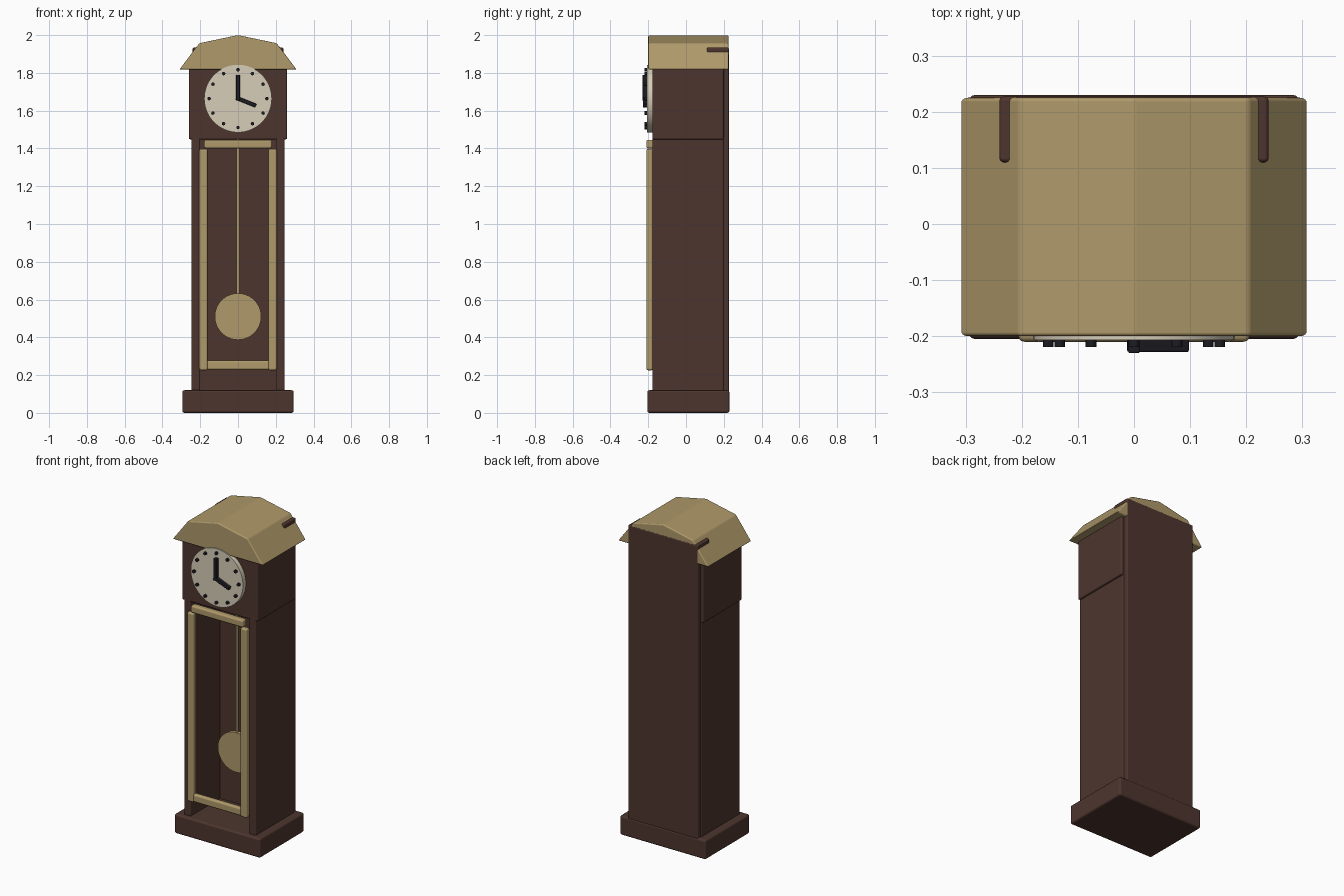
import bpy, bmesh
from math import sin, cos, pi, radians, atan2, hypot
from mathutils import Matrix

if "Cube" in bpy.data.objects:
    bpy.data.objects.remove(bpy.data.objects["Cube"], do_unlink=True)


def material(name, rgb):
    m = bpy.data.materials.new(name)
    m.use_nodes = True
    m.diffuse_color = (*rgb, 1)
    bsdf = m.node_tree.nodes["Principled BSDF"]
    bsdf.inputs["Base Color"].default_value = (*rgb, 1)
    bsdf.inputs["Roughness"].default_value = 0.7
    return m


WOOD = material("dark wood", (0.075, 0.036, 0.027))
BRASS = material("pale brass", (0.43, 0.32, 0.145))
IVORY = material("ivory dial", (0.68, 0.61, 0.48))
BLACK = material("black", (0.012, 0.012, 0.016))


def finish(name, bm, mat, bevel=0.0):
    bmesh.ops.recalc_face_normals(bm, faces=bm.faces)
    me = bpy.data.meshes.new(name)
    bm.to_mesh(me)
    bm.free()
    me.materials.append(mat)
    ob = bpy.data.objects.new(name, me)
    bpy.context.collection.objects.link(ob)
    if bevel:
        mod = ob.modifiers.new("soft edges", "BEVEL")
        mod.width = bevel
        mod.segments = 3
        mod.limit_method = "ANGLE"
        mod.angle_limit = radians(15)
        mod.harden_normals = True
    bpy.ops.object.select_all(action="DESELECT")
    ob.select_set(True)
    bpy.context.view_layer.objects.active = ob
    if bevel:
        bpy.ops.object.shade_smooth()
    else:
        bpy.ops.object.shade_smooth_by_angle(angle=radians(35))
    return ob


def box(name, x, y, z, mat, bevel=0.008):
    """Box given by its (min, max) range on each axis."""
    bm = bmesh.new()
    bmesh.ops.create_cube(bm, size=1)
    for v in bm.verts:
        v.co = [r[0] if c < 0 else r[1] for c, r in zip(v.co, (x, y, z))]
    return finish(name, bm, mat, bevel)


def disc(name, x, z, radius, y, mat, sides=64):
    """Cylinder lying along y."""
    bm = bmesh.new()
    bmesh.ops.create_cone(bm, cap_ends=True, segments=sides, radius1=radius,
                          radius2=radius, depth=y[1] - y[0])
    bm.transform(Matrix.Translation((x, (y[0] + y[1]) / 2, z))
                 @ Matrix.Rotation(pi / 2, 4, "X"))
    return finish(name, bm, mat)


# Case: plinth, thick back, side walls and hood
box("plinth", (-0.295, 0.295), (-0.205, 0.23), (0, 0.12), WOOD, 0.012)
box("back_panel", (-0.24, 0.24), (0.11, 0.227), (0.11, 1.935), WOOD)
for side, s in (("right", -1), ("left", 1)):
    box(side + "_wall", sorted((0.2 * s, 0.247 * s)), (-0.178, 0.2),
        (0.115, 1.46), WOOD)
box("hood", (-0.26, 0.26), (-0.178, 0.2), (1.448, 1.85), WOOD)

# Roof: gambrel profile extruded front to back
half = [(0.31, 1.818), (0.205, 1.957)]
profile = half + [(0, 2.0)] + [(-x, z) for x, z in reversed(half)]
bm = bmesh.new()
face = bm.faces.new([bm.verts.new((x, -0.2, z)) for x, z in profile])
ext = bmesh.ops.extrude_face_region(bm, geom=[face])["geom"]
bmesh.ops.translate(bm, vec=(0, 0.425, 0),
                    verts=[g for g in ext if isinstance(g, bmesh.types.BMVert)])
finish("roof", bm, BRASS, 0.007)

# Door frame
for side, s in (("right", -1), ("left", 1)):
    box(side + "_door_stile", sorted((0.16 * s, 0.206 * s)), (-0.21, -0.175),
        (0.225, 1.398), BRASS, 0.011)
box("door_top_rail", (-0.18, 0.18), (-0.21, -0.17), (1.4, 1.446), BRASS, 0.011)
box("door_bottom_rail", (-0.168, 0.168), (-0.207, -0.175), (0.228, 0.277), BRASS, 0.011)

# Pendulum
box("pendulum_rod", (-0.007, 0.007), (-0.012, 0.002), (0.55, 1.46), BRASS, 0)
disc("pendulum_bob", 0, 0.51, 0.123, (-0.022, 0.002), BRASS)

# Dial with hour dots
DIAL_Z = 1.664
disc("dial", 0, DIAL_Z, 0.179, (-0.207, -0.17), IVORY)
for i in range(12):
    a = i * pi / 6
    disc(f"hour_dot_{i + 1}", 0.153 * sin(a), DIAL_Z + 0.153 * cos(a), 0.0095,
         (-0.219, -0.2), BLACK, 12)


def hand(name, dx, dz, y):
    """Flat bar from the dial centre to an offset tip."""
    ob = box(name, (-0.01, 0.01), y, (-0.01, hypot(dx, dz)), BLACK, 0.003)
    ob.matrix_world = (Matrix.Translation((0, 0, DIAL_Z))
                       @ Matrix.Rotation(atan2(dx, dz), 4, "Y"))


hand("minute_hand", 0, 0.125, (-0.23, -0.205))
hand("hour_hand", 0.095, -0.038, (-0.228, -0.205))
